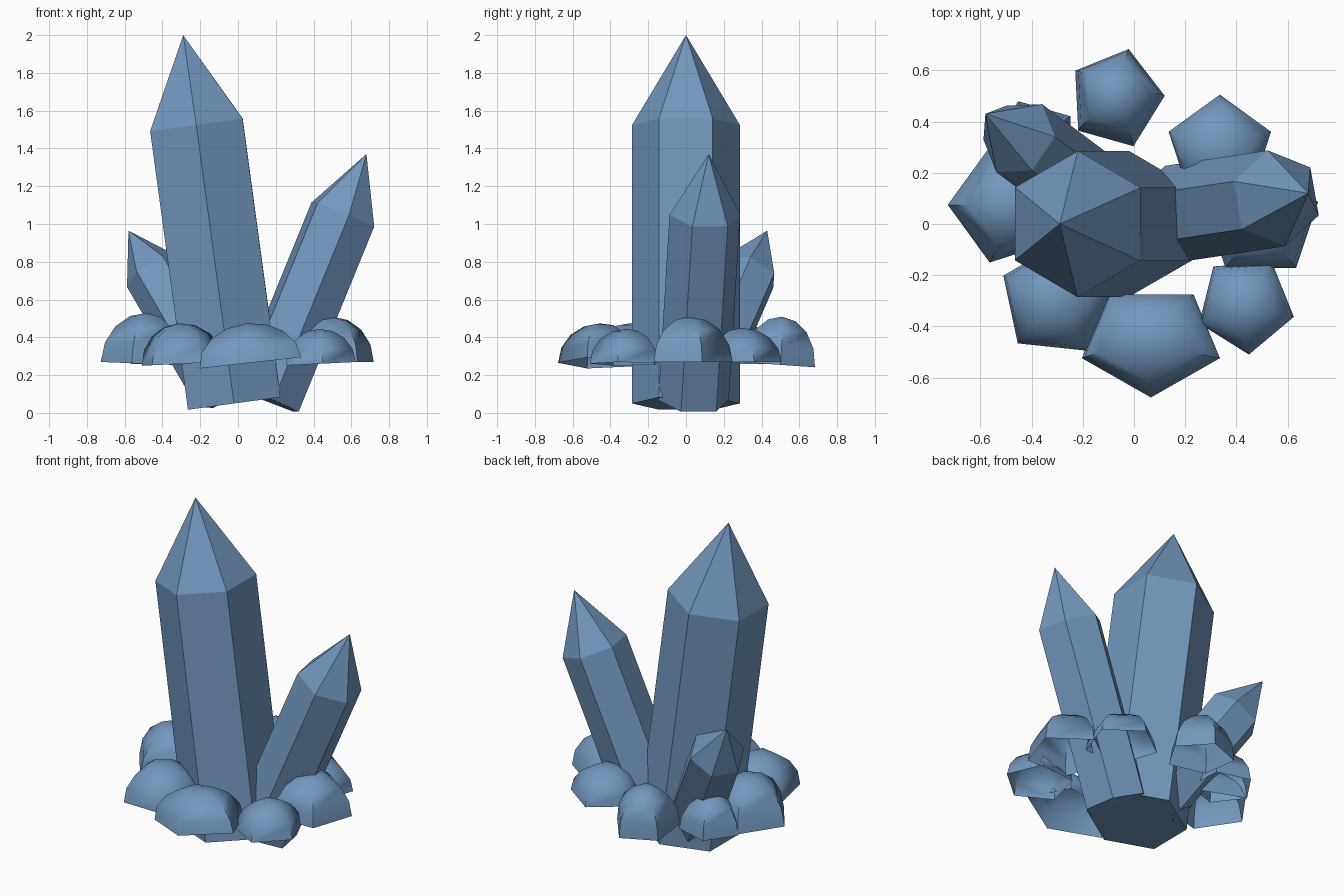
import bpy, bmesh, math
from mathutils import Vector, Matrix

old = bpy.data.objects.get("Cube")
if old:
    bpy.data.objects.remove(old, do_unlink=True)

# Single blue mineral colour
BLUE = (0.17, 0.31, 0.51, 1.0)
mat = bpy.data.materials.new("mineral_blue")
mat.use_nodes = True
mat.diffuse_color = BLUE
bsdf = next(n for n in mat.node_tree.nodes if n.type == 'BSDF_PRINCIPLED')
bsdf.inputs["Base Color"].default_value = BLUE


def finish(bm, name):
    bmesh.ops.recalc_face_normals(bm, faces=bm.faces)
    me = bpy.data.meshes.new(name)
    bm.to_mesh(me)
    bm.free()
    me.materials.append(mat)
    ob = bpy.data.objects.new(name, me)
    bpy.context.collection.objects.link(ob)
    return ob


def crystal(name, base, shoulder, tip, radius, phase):
    """Leaning hexagonal prism with a pointed tip; phase is the heading of one corner."""
    base, shoulder, tip = Vector(base), Vector(shoulder), Vector(tip)
    axis = (shoulder - base).normalized()
    a = math.radians(phase)
    u = Vector((math.cos(a), math.sin(a), 0))
    u.z = -u.dot(axis) / axis.z
    u.normalize()
    v = axis.cross(u)
    bm = bmesh.new()

    def ring(centre):
        turns = [k * math.tau / 6 for k in range(6)]
        return [bm.verts.new(centre + radius * (u * math.cos(t) + v * math.sin(t)))
                for t in turns]

    low, high, top = ring(base), ring(shoulder), bm.verts.new(tip)
    bm.faces.new(low)
    for i in range(6):
        j = (i + 1) % 6
        bm.faces.new((low[i], low[j], high[j], high[i]))
        bm.faces.new((high[i], high[j], top))
    finish(bm, name)


def rock(name, x, y, z, rx, ry, height, phase, tilt_x=0, tilt_y=0):
    """Open five-sided dome with a smooth top."""
    bm = bmesh.new()
    rings = []
    for level in range(4):
        e = level * math.pi / 8
        turns = [math.radians(phase) + k * math.tau / 5 for k in range(5)]
        rings.append([bm.verts.new((rx * math.cos(e) * math.cos(t),
                                    ry * math.cos(e) * math.sin(t),
                                    height * math.sin(e))) for t in turns])
    top = bm.verts.new((0, 0, height))
    for i in range(5):
        j = (i + 1) % 5
        for a, b in zip(rings, rings[1:]):
            bm.faces.new((a[i], a[j], b[j], b[i]))
        bm.faces.new((rings[-1][i], rings[-1][j], top))
    turn = Matrix.Rotation(tilt_x, 4, 'X') @ Matrix.Rotation(tilt_y, 4, 'Y')
    bm.transform(Matrix.Translation((x, y, z)) @ turn)
    ob = finish(bm, name)
    bpy.ops.object.select_all(action='DESELECT')
    ob.select_set(True)
    bpy.context.view_layer.objects.active = ob
    bpy.ops.object.shade_smooth_by_angle(angle=math.radians(62))


# Crystals
crystal("main_crystal", (-0.02, 0, 0.05), (-0.22, 0, 1.525), (-0.29, 0, 2.0), 0.285, 30)
crystal("side_crystal", (0.155, 0.04, 0.07), (0.555, 0.1, 1.05), (0.68, 0.12, 1.37), 0.19, 100)
crystal("small_crystal", (-0.08, 0.06, 0.11), (-0.448, 0.335, 0.745), (-0.58, 0.43, 0.965),
        0.16, 56)

# Ring of rocks
rock("left_side_rock", -0.49, 0.075, 0.26, 0.237, 0.237, 0.27, 180, 0, 0.04)
rock("front_left_rock", -0.30, -0.295, 0.26, 0.23, 0.23, 0.215, 156, 0, -0.05)
rock("front_rock", 0.066, -0.455, 0.265, 0.285, 0.222, 0.21, 270, 0, -0.11)
rock("front_right_rock", 0.435, -0.315, 0.26, 0.195, 0.195, 0.185, 58, 0, -0.05)
rock("right_side_rock", 0.495, 0.015, 0.27, 0.235, 0.23, 0.24, 18)
rock("back_right_rock", 0.335, 0.295, 0.27, 0.21, 0.21, 0.18, 90)
rock("back_rock", -0.07, 0.49, 0.255, 0.19, 0.2, 0.255, 3, -0.07, 0)
rock("back_left_rock", -0.39, 0.31, 0.26, 0.18, 0.18, 0.21, 38)
